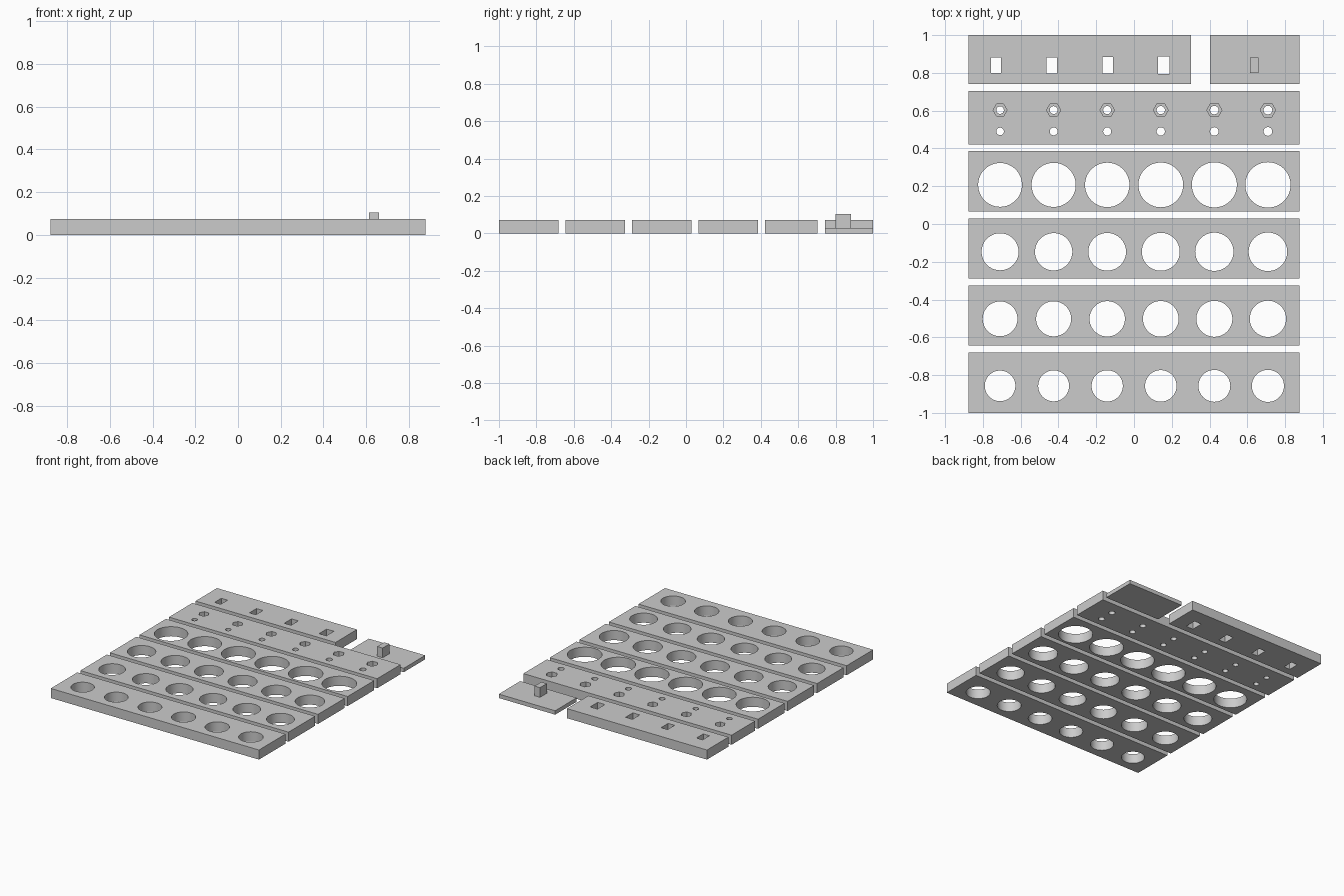
import bpy, bmesh
from math import radians
from mathutils import Matrix

cube = bpy.data.objects.get("Cube")
if cube:
    bpy.data.objects.remove(cube, do_unlink=True)

grey = bpy.data.materials.new("plain grey")
grey.use_nodes = True
colour = (0.6, 0.6, 0.6, 1)
grey.diffuse_color = colour
grey.node_tree.nodes["Principled BSDF"].inputs["Base Color"].default_value = colour

HALF = 0.877      # half the plate length
THICK = 0.073     # plate thickness
POCKET = 0.038    # floor height of the nut pockets
COLUMNS = [(i - 2.5) * 0.2836 for i in range(6)]


def add_box(bm, x0, x1, y0, y1, z0, z1):
    centre = Matrix.Translation(((x0 + x1) / 2, (y0 + y1) / 2, (z0 + z1) / 2))
    size = Matrix.Diagonal((x1 - x0, y1 - y0, z1 - z0, 1))
    bmesh.ops.create_cube(bm, size=1, matrix=centre @ size)


def add_prism(bm, x, y, radius, sides, z0=-0.05, z1=0.15):
    bmesh.ops.create_cone(bm, cap_ends=True, segments=sides, radius1=radius, radius2=radius,
                          depth=z1 - z0, matrix=Matrix.Translation((x, y, (z0 + z1) / 2))
                          @ Matrix.Rotation(radians(90), 4, "Z"))


def to_object(bm, name):
    mesh = bpy.data.meshes.new(name)
    bm.to_mesh(mesh)
    bm.free()
    mesh.materials.append(grey)
    obj = bpy.data.objects.new(name, mesh)
    bpy.context.collection.objects.link(obj)
    return obj


def plate(name, x0, x1, y0, y1, top=THICK):
    bm = bmesh.new()
    add_box(bm, x0, x1, y0, y1, 0, top)
    return to_object(bm, name)


def cut(obj, bm):
    """Subtract the cutter mesh and keep the hole rims sharp."""
    cutter = to_object(bm, "cutter")
    cutter.hide_render = True
    mod = obj.modifiers.new("holes", "BOOLEAN")
    mod.operation = "DIFFERENCE"
    mod.solver = "EXACT"
    mod.object = cutter
    bpy.ops.object.select_all(action="DESELECT")
    obj.select_set(True)
    bpy.context.view_layer.objects.active = obj
    bpy.ops.object.modifier_apply(modifier=mod.name)
    bpy.data.objects.remove(cutter, do_unlink=True)
    bpy.ops.object.shade_smooth_by_angle(angle=radians(30))


# Four gauge plates; each row of holes widens slightly towards +x
rows = [("smallest", -1.0, -0.857, 0.081, 0.085),
        ("small", -0.644, -0.502, 0.092, 0.096),
        ("medium", -0.289, -0.147, 0.098, 0.102),
        ("large", 0.067, 0.207, 0.116, 0.120)]
for size, y0, hole_y, first, last in rows:
    gauge = plate(size + "_hole_plate", -HALF, HALF, y0, y0 + 0.319)
    holes = bmesh.new()
    for i, x in enumerate(COLUMNS):
        add_prism(holes, x, hole_y, first + (last - first) * i / 5, 64)
    cut(gauge, holes)

# Nut and bolt plate: hexagonal pockets over bolt holes, plus plain bolt holes
nut_plate = plate("nut_and_bolt_plate", -HALF, HALF, 0.422, 0.704)
bolts, pockets = bmesh.new(), bmesh.new()
for i, x in enumerate(COLUMNS):
    r = 0.020 + 0.0006 * i
    add_prism(bolts, x, 0.603, r, 32)
    add_prism(bolts, x, 0.490, r, 32)
    # one vertex of each hexagon points along x
    bmesh.ops.create_cone(pockets, cap_ends=True, segments=6, radius1=0.037 + 0.0008 * i,
                          radius2=0.037 + 0.0008 * i, depth=0.1,
                          matrix=Matrix.Translation((x, 0.603, POCKET + 0.05))
                          @ Matrix.Rotation(radians(30), 4, "Z"))
cut(nut_plate, bolts)
cut(nut_plate, pockets)

# Slot plate: four rectangular slots of growing size
slot_plate = plate("slot_plate", -HALF, 0.302, 0.742, 1.0)
slots = bmesh.new()
for i in range(4):
    x, grow = -0.731 + 0.296 * i, 0.0015 * i
    add_box(slots, x - 0.026 - grow, x + 0.026 + grow, 0.799 - grow, 0.881 + grow, -0.05, 0.15)
cut(slot_plate, slots)

# Thin plate with the test peg that fits the slots
plate("peg_plate", 0.402, HALF, 0.742, 1.0, 0.03)
peg = bmesh.new()
add_box(peg, 0.613, 0.659, 0.799, 0.881, 0.029, 0.104)
to_object(peg, "peg")
